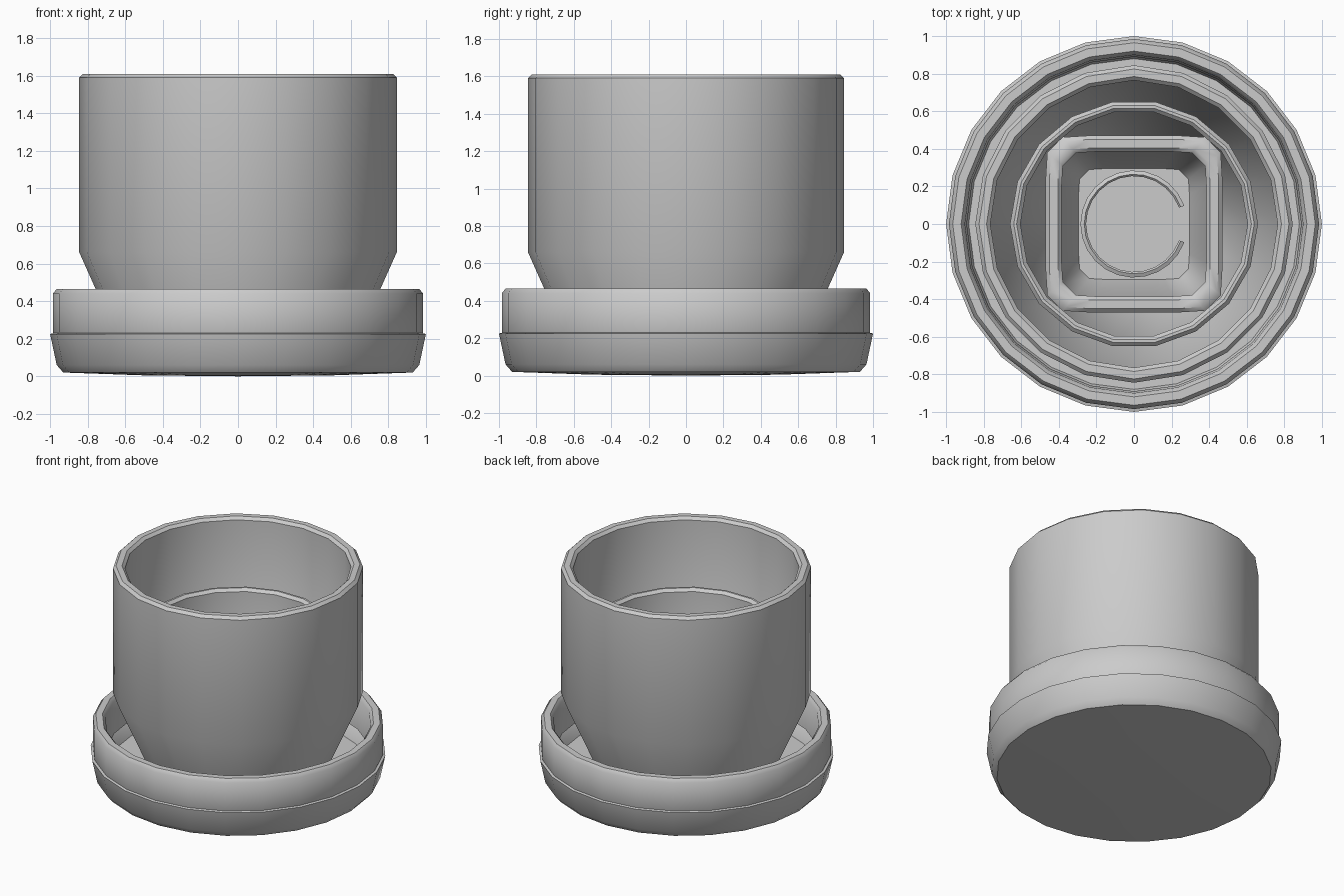
import bpy, bmesh
from math import cos, sin, pi, radians

if "Cube" in bpy.data.objects:
    bpy.data.objects.remove(bpy.data.objects["Cube"])


def outline(n, power=2.0, start=0.0, sweep=2 * pi):
    """Unit cross-section: circle for power 2, rounded square for higher powers."""
    closed = abs(sweep - 2 * pi) < 1e-6
    pts = []
    for i in range(n if closed else n + 1):
        a = start + sweep * i / n
        c, s = cos(a), sin(a)
        k = (abs(c) ** power + abs(s) ** power) ** (-1 / power)
        pts.append((c * k, s * k))
    return pts, closed


def sweep_profile(name, profile, n, power=2.0, start=0.0, sweep=2 * pi, loop=False):
    """Turn a (radius, z) profile around the z axis; radius 0 makes a pole."""
    section, closed = outline(n, power, start, sweep)
    bm = bmesh.new()
    rings = []
    for r, z in profile:
        if r == 0:
            rings.append([bm.verts.new((0, 0, z))] * len(section))
        else:
            rings.append([bm.verts.new((x * r, y * r, z)) for x, y in section])
    pairs = list(zip(rings, rings[1:]))
    if loop:
        pairs.append((rings[-1], rings[0]))
    count = len(section)
    for a, b in pairs:
        for i in range(count if closed else count - 1):
            j = (i + 1) % count
            corners = list(dict.fromkeys((a[i], a[j], b[j], b[i])))
            bm.faces.new(corners)
    if loop and not closed:
        bm.faces.new([ring[0] for ring in rings])
        bm.faces.new([ring[-1] for ring in reversed(rings)])
    bmesh.ops.recalc_face_normals(bm, faces=bm.faces)
    mesh = bpy.data.meshes.new(name)
    bm.to_mesh(mesh)
    bm.free()
    obj = bpy.data.objects.new(name, mesh)
    bpy.context.collection.objects.link(obj)
    bpy.ops.object.select_all(action='DESELECT')
    bpy.context.view_layer.objects.active = obj
    obj.select_set(True)
    bpy.ops.object.shade_smooth_by_angle(angle=radians(40))
    return obj


def cup(name, top, top_r, knee, bottom, bottom_r, wall, n, power=2.0, start=0.0):
    """Open cup with rounded lip, straight upper wall and tapered foot."""
    profile = [
        (0, bottom), (bottom_r, bottom), (top_r, knee),
        (top_r, top - 0.02), (top_r - 0.02, top),
        (top_r - wall + 0.02, top), (top_r - wall, top - 0.02),
        (top_r - wall, knee), (bottom_r - wall, bottom + 0.05), (0, bottom + 0.05)]
    return sweep_profile(name, profile, n, power, start)


# Saucer: lower dish and the upper collar resting in it
sweep_profile("saucer_base", [
    (0, 0.0), (0.5, 0.005), (0.93, 0.02), (0.965, 0.06), (1.0, 0.225),
    (0.96, 0.235), (0.92, 0.2), (0.88, 0.1), (0, 0.1)], 24)
sweep_profile("saucer_collar", [
    (0.975, 0.21), (0.985, 0.235), (0.985, 0.44), (0.965, 0.465),
    (0.92, 0.465), (0.9, 0.44), (0.89, 0.21)], 24, loop=True)

# Main pot, standing in the saucer
cup("outer_pot", 1.61, 0.845, 0.66, 0.11, 0.60, 0.08, 20)

# Nested inner cups, each lower than the one around it
cup("round_inner_cup", 1.15, 0.66, 0.55, 0.17, 0.52, 0.055, 18)
cup("square_inner_cup", 0.82, 0.47, 0.5, 0.23, 0.38, 0.085, 32, power=9, start=pi / 32)

# Broken ring on the innermost floor
gap = radians(20)
sweep_profile("floor_ring", [
    (0.285, 0.26), (0.285, 0.33), (0.265, 0.34), (0.255, 0.33), (0.255, 0.26)],
    22, start=gap, sweep=2 * pi - 2 * gap, loop=True)
